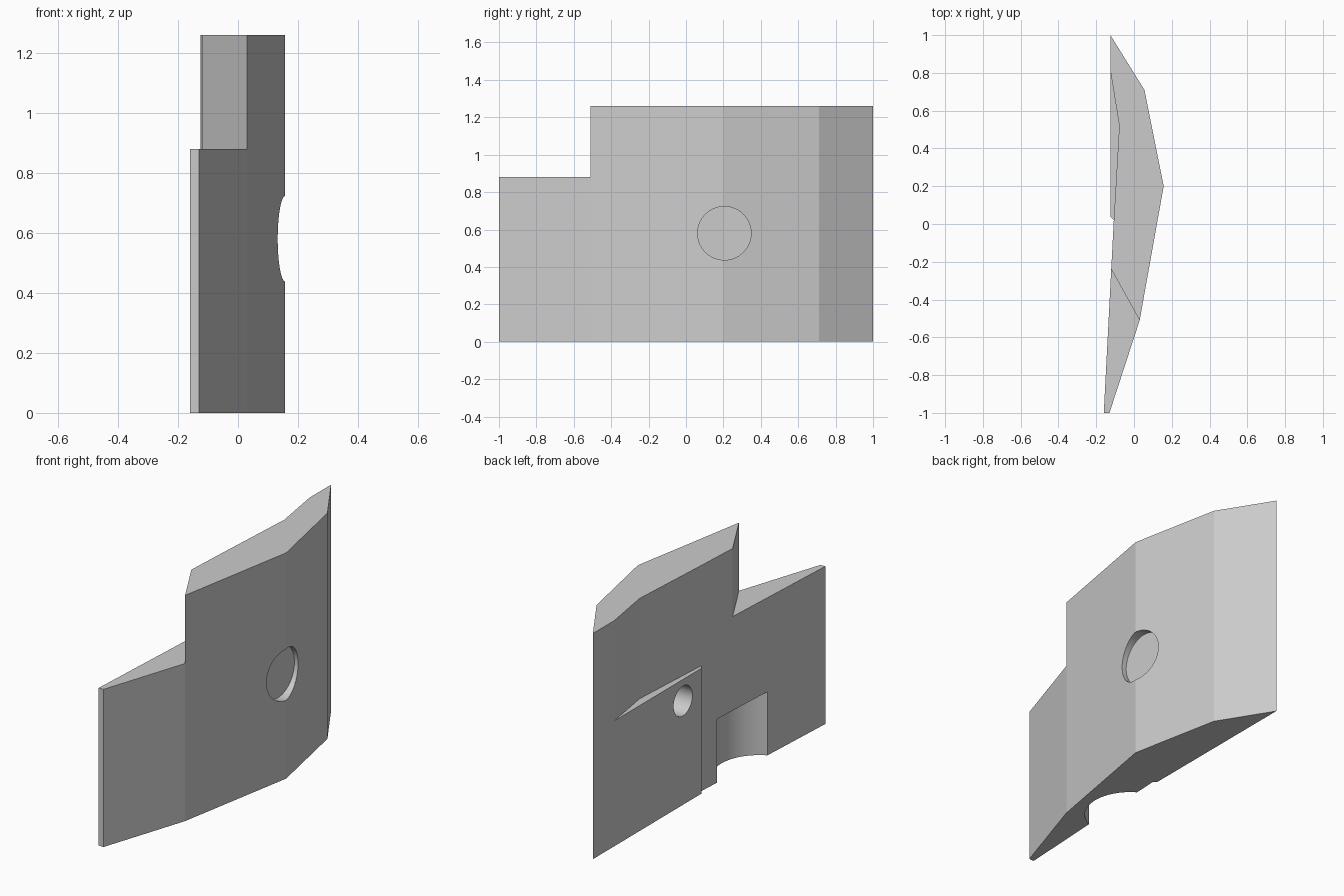
import bpy
import bmesh
from math import radians
from mathutils import Matrix

cube = bpy.data.objects.get("Cube")
if cube:
    bpy.data.objects.remove(cube, do_unlink=True)

grey = bpy.data.materials.new("plain grey")
grey.use_nodes = True
grey.diffuse_color = (0.6, 0.6, 0.6, 1)
grey.node_tree.nodes["Principled BSDF"].inputs["Base Color"].default_value = (0.6, 0.6, 0.6, 1)


def add_object(name, bm):
    bmesh.ops.recalc_face_normals(bm, faces=bm.faces)
    mesh = bpy.data.meshes.new(name)
    bm.to_mesh(mesh)
    bm.free()
    mesh.materials.append(grey)
    obj = bpy.data.objects.new(name, mesh)
    bpy.context.collection.objects.link(obj)
    return obj


def prism(name, outline, bottom, top):
    """Extrude a plan outline upwards."""
    bm = bmesh.new()
    face = bm.faces.new([bm.verts.new((x, y, bottom)) for x, y in outline])
    moved = bmesh.ops.extrude_face_region(bm, geom=[face])["geom"]
    verts = [v for v in moved if isinstance(v, bmesh.types.BMVert)]
    bmesh.ops.translate(bm, verts=verts, vec=(0, 0, top - bottom))
    return add_object(name, bm)


def cylinder(name, radius, depth, centre, along_x=False):
    matrix = Matrix.Translation(centre)
    if along_x:
        matrix = matrix @ Matrix.Rotation(radians(90), 4, 'Y')
    bm = bmesh.new()
    bmesh.ops.create_cone(bm, cap_ends=True, segments=64, radius1=radius,
                          radius2=radius, depth=depth, matrix=matrix)
    return add_object(name, bm)


def cut(target, cutter):
    cutter.hide_render = True
    mod = target.modifiers.new("cut", 'BOOLEAN')
    mod.operation = 'DIFFERENCE'
    mod.solver = 'EXACT'
    mod.object = cutter
    bpy.context.view_layer.objects.active = target
    bpy.ops.object.modifier_apply(modifier=mod.name)
    bpy.data.objects.remove(cutter, do_unlink=True)


# Faceted outer face, with a flat pad on the inner side
panel = prism("curved_panel", [
    (-0.13, -1), (0.03, -0.51), (0.157, 0.2), (0.055, 0.71), (-0.125, 1),
    (-0.125, 0.04), (-0.107, 0.02), (-0.16, -1)], 0, 1.26)

# Hollow above the pad
cut(panel, prism("hollow_cutter", [
    (-0.107, 0.02), (-0.078, 0.52), (-0.125, 0.81), (-0.3, 0.9), (-0.3, -0.08)], 0.7, 1.5))

# Slanted step at the upper front corner
cut(panel, prism("step_cutter", [
    (0.08, -0.6), (-0.2, -0.096), (-0.4, -0.3), (-0.4, -1.2), (0.1, -1.2)], 0.88, 1.5))

# Round groove at the foot of the inner side
cut(panel, cylinder("groove_cutter", 0.235, 1, (-0.235, -0.312, -0.145)))

# Bolt hole with a wider recess on the outer side
cut(panel, cylinder("hole_cutter", 0.083, 1, (0, 0.205, 0.58), True))
cut(panel, cylinder("recess_cutter", 0.143, 0.4, (0.305, 0.205, 0.58), True))

# Smooth only the round walls
bpy.ops.object.select_all(action='DESELECT')
panel.select_set(True)
bpy.context.view_layer.objects.active = panel
bpy.ops.object.shade_smooth_by_angle(angle=radians(7))
